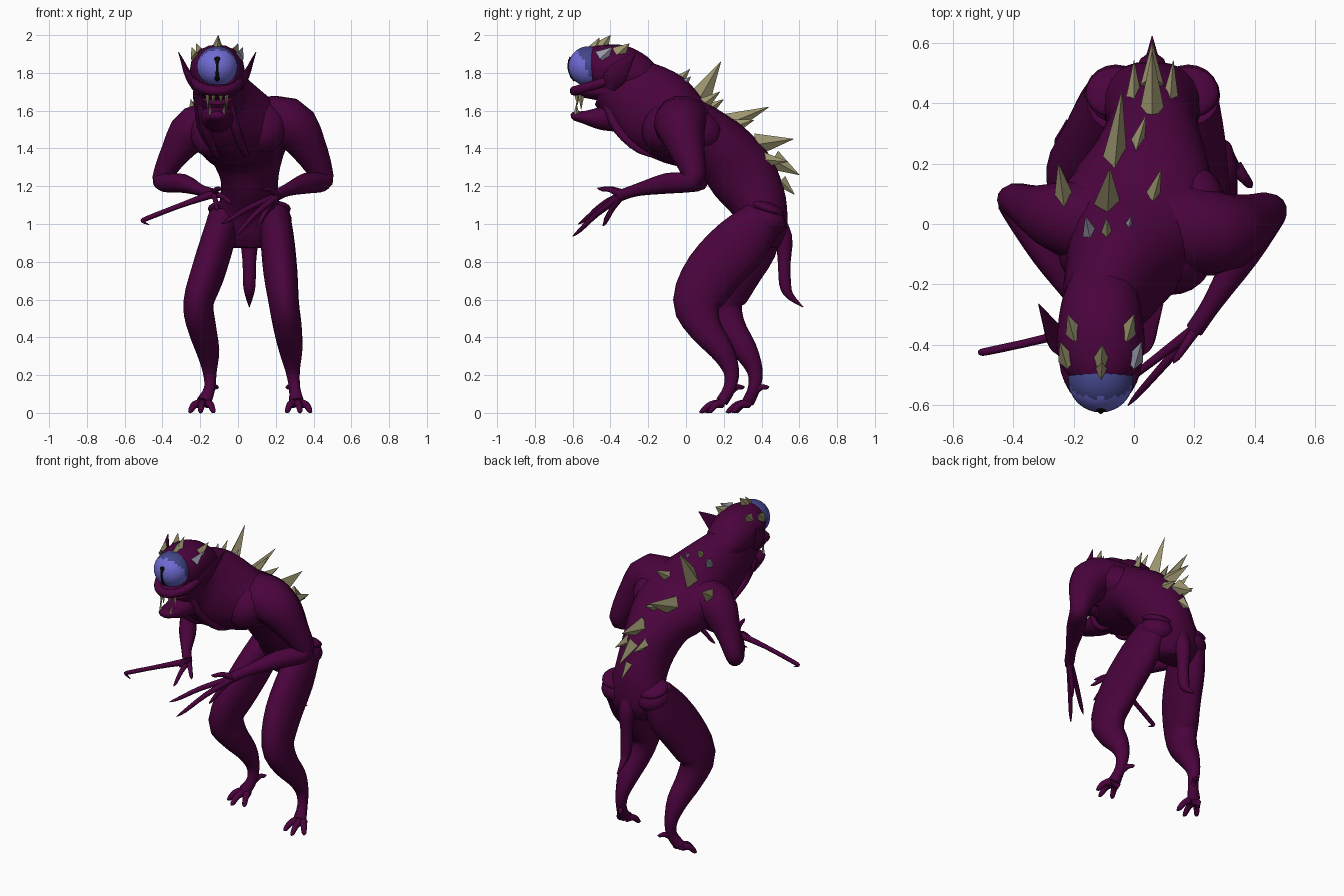
import bpy, bmesh, math
from mathutils import Vector

cube = bpy.data.objects.get("Cube")
if cube:
    bpy.data.objects.remove(cube)


def material(name, colour):
    mat = bpy.data.materials.new(name)
    mat.use_nodes = True
    mat.diffuse_color = (*colour, 1)
    mat.node_tree.nodes["Principled BSDF"].inputs["Base Color"].default_value = (*colour, 1)
    return mat


SKIN = material("plum_skin", (.068, .001, .046))
HORN = material("olive_horn", (.33, .3, .16))
PALE = material("grey_horn", (.32, .31, .4))
IRIS = material("violet_blue_eye", (.16, .15, .66))
NAVY = material("navy_eye", (.055, .06, .25))
BLACK = material("black_pupil", (.002, .002, .002))


def smooth(obj, degrees=55):
    bpy.ops.object.select_all(action='DESELECT')
    obj.select_set(True)
    bpy.context.view_layer.objects.active = obj
    bpy.ops.object.shade_smooth_by_angle(angle=math.radians(degrees))


def catmull(a, b, c, d, t):
    return [.5 * (2 * q + (r - p) * t + (2 * p - 5 * q + 4 * r - s) * t * t
                  + (3 * q - p - 3 * r + s) * t ** 3) for p, q, r, s in zip(a, b, c, d)]


def loft(name, sections, mat=SKIN, sides=14, steps=3, soft=True):
    """Elliptical tube through sections (x, y, z, half width, half depth)."""
    rows = [(*s, s[-1]) if len(s) == 4 else s for s in sections]
    path, last = [], len(rows) - 1
    for i in range(last):
        for k in range(steps):
            path.append(catmull(rows[max(i - 1, 0)], rows[i], rows[i + 1],
                                rows[min(i + 2, last)], k / steps))
    path.append(rows[-1])
    points = [Vector(p[:3]) for p in path]
    bm, rings, u = bmesh.new(), [], None
    for i, p in enumerate(path):
        along = (points[min(i + 1, len(path) - 1)] - points[max(i - 1, 0)]).normalized()
        if u is None:
            u = Vector((0, 1, 0)) if abs(along.x) > .8 else Vector((1, 0, 0))
        u = (u - along * u.dot(along)).normalized()
        v = along.cross(u)
        ring = []
        for k in range(sides):
            a = math.tau * k / sides
            ring.append(bm.verts.new(points[i] + u * math.cos(a) * max(p[3], .001)
                                     + v * math.sin(a) * max(p[4], .001)))
        rings.append(ring)
    for lower, upper in zip(rings, rings[1:]):
        for k in range(sides):
            n = (k + 1) % sides
            bm.faces.new((lower[k], lower[n], upper[n], upper[k]))
    bm.faces.new(rings[0])
    bm.faces.new(rings[-1])
    bmesh.ops.recalc_face_normals(bm, faces=bm.faces)
    mesh = bpy.data.meshes.new(name)
    bm.to_mesh(mesh)
    bm.free()
    mesh.materials.append(mat)
    obj = bpy.data.objects.new(name, mesh)
    bpy.context.collection.objects.link(obj)
    if soft:
        smooth(obj)


def blob(name, centre, radii, tilt=0, mat=SKIN, segments=20):
    bpy.ops.mesh.primitive_uv_sphere_add(segments=segments, ring_count=segments // 2 + 2,
                                         radius=1, location=centre, rotation=(tilt, 0, 0))
    obj = bpy.context.object
    obj.name, obj.scale = name, radii
    obj.data.materials.append(mat)
    smooth(obj)
    return obj


def spike(name, base, tip, r, mat=HORN):
    loft(name, [(*base, r * .7, r), (*tip, .001, .001)], mat, sides=4, steps=1, soft=False)


def digit(name, root, tip, r):
    """Thin finger or toe with an arched middle and a pointed end."""
    a, b = Vector(root), Vector(tip)
    mid = a.lerp(b, .5) + Vector((0, 0, r * .6))
    loft(name, [(*a, r), (*mid, r * .75), (*a.lerp(b, .85), r * .55), (*b, .002)], sides=8)


# Hunched torso and neck
loft("torso", [(-.11, -.43, 1.75, .12, .13), (-.1, -.28, 1.68, .14, .2),
               (-.05, -.15, 1.59, .185, .23), (.01, -.02, 1.5, .25, .2),
               (.03, .1, 1.45, .25, .17), (.05, .2, 1.38, .2, .17),
               (.06, .3, 1.255, .155, .18), (.06, .375, 1.13, .155, .155),
               (.06, .41, 1.02, .18, .13), (.06, .42, .94, .17, .11),
               (.06, .42, .875, .12, .07)], sides=20)
blob("left_breast_muscle", (.12, -.11, 1.51), (.14, .12, .14), -.5)
blob("right_breast_muscle", (-.15, -.09, 1.48), (.1, .11, .13), -.5)
for side in (-1, 1):
    blob("shoulder_blade", (.03 + side * .17, .07, 1.5), (.1, .13, .1), -.6)
for x in (-.2, -.04):
    loft("neck_cord", [(x, -.42, 1.63, .02), (x + .03, -.36, 1.5, .025),
                       (x + .07, -.24, 1.39, .02), (x + .1, -.1, 1.35, .01)], sides=8)

# Head hooding the eye, with gaping jaws
loft("head", [(-.11, -.16, 1.745, .09, .06), (-.11, -.24, 1.78, .125, .11),
              (-.11, -.34, 1.81, .142, .135), (-.11, -.43, 1.825, .142, .126),
              (-.11, -.485, 1.83, .12, .115), (-.11, -.5, 1.83, .107, .103)], sides=20)
loft("upper_jaw", [(-.11, -.36, 1.71, .12, .08), (-.11, -.47, 1.705, .115, .05),
                   (-.11, -.55, 1.705, .09, .035), (-.11, -.59, 1.7, .05, .02)], sides=16)
lip = []
for k in range(9):
    a = math.pi * (k / 8 - .5)
    lip.append((-.11 + .115 * math.sin(a), -.42 - .17 * math.cos(a),
                1.755 - .05 * math.cos(a), .026))
loft("upper_lip", lip, sides=10, steps=2)
loft("lower_jaw", [(-.11, -.36, 1.58, .1, .1), (-.11, -.45, 1.56, .08, .065),
                   (-.11, -.54, 1.565, .065, .035), (-.11, -.59, 1.572, .045, .025),
                   (-.11, -.61, 1.572, .02, .01)])
for side in (-1, 1):
    x = -.11 + side * .11
    loft("ear", [(x, -.4, 1.73, .03, .045), (x + side * .045, -.37, 1.79, .018, .06),
                 (x + side * .07, -.32, 1.85, .01, .035),
                 (x + side * .095, -.265, 1.91, .002, .002)], sides=8)
    for out, back, drop in ((.02, .575, .035), (.05, .555, .06)):
        spike("upper_tooth", (-.11 + side * out, -back, 1.685),
              (-.11 + side * out, -back, 1.665 - drop), .017)
    spike("lower_tooth", (-.11 + side * .035, -.58, 1.58),
          (-.11 + side * .04, -.58, 1.64), .015)

# Single eye: darker towards the back and crown
eye = blob("eye", (-.11, -.515, 1.835), (.108, .108, .106), mat=IRIS, segments=32)
eye.data.materials.append(NAVY)
for face in eye.data.polygons:
    if face.normal.y + .5 * face.normal.z > -.15:
        face.material_index = 1
slit = []
for lift, wide in ((-.8, .008), (-.68, .016), (-.5, .01), (-.1, .007), (.22, .009),
                   (.38, .018), (.48, .008)):
    slit.append((-.11, -.515 - .109 * math.cos(lift), 1.835 + .108 * math.sin(lift), wide, .004))
loft("pupil", slit, BLACK, sides=10)

# Arms, each bent at the elbow with the hand forward
loft("right_arm", [(-.08, 0, 1.5, .15), (-.23, .02, 1.5, .125), (-.33, .05, 1.38, .08),
                   (-.395, .08, 1.26, .055), (-.39, .05, 1.22, .05), (-.29, -.1, 1.215, .05),
                   (-.2, -.24, 1.18, .03), (-.13, -.33, 1.16, .028)])
loft("left_arm", [(.08, 0, 1.51, .16), (.27, -.03, 1.53, .14), (.37, 0, 1.41, .1),
                  (.44, .04, 1.27, .065), (.44, .02, 1.225, .055), (.36, -.1, 1.215, .055),
                  (.26, -.26, 1.18, .033), (.2, -.35, 1.15, .03)])
loft("right_long_finger", [(-.13, -.33, 1.16, .022), (-.3, -.38, 1.1, .014),
                           (-.48, -.42, 1.03, .013), (-.505, -.425, 1.015, .009),
                           (-.47, -.43, .995, .002)], sides=8)
for tip in ((-.09, -.47, 1.19), (-.03, -.43, 1.11), (-.11, -.5, 1.07)):
    digit("right_finger", (-.13, -.32, 1.16), tip, .018)
for tip in ((-.02, -.6, .935), (-.09, -.57, 1), (.1, -.44, .99), (.13, -.46, 1.19)):
    digit("left_finger", (.21, -.34, 1.15), tip, .02)

# Legs: shared height and girth, own placement
girth = ((1.03, .085, .11), (.9, .09, .15), (.74, .09, .15), (.58, .08, .13),
         (.45, .075, .09), (.33, .062, .065), (.22, .038, .042), (.13, .03, .033),
         (.06, .04, .033))
places = {"left": ((.195, .41), (.21, .29), (.225, .14), (.243, .06), (.263, .1), (.28, .19),
                   (.29, .24), (.3, .23), (.31, .19)),
          "right": ((-.075, .41), (-.11, .34), (-.16, .24), (-.21, .18), (-.19, .23),
                    (-.16, .315), (-.15, .365), (-.15, .36), (-.18, .33))}
for name, spots in places.items():
    loft(name + "_leg", [(x, y, *g) for (x, y), g in zip(spots, girth)], sides=16)
    side = 1 if name == "left" else -1
    x, y = spots[-1]
    for out, ahead in ((-.055, .09), (.02, .12), (.08, .07)):
        digit(name + "_toe", (x + side * out * .3, y, .05),
              (x + side * out, y - ahead, .004), .025)
    ax, ay = spots[-2]
    digit(name + "_heel_spur", (ax, ay, .11), (ax - side * .045, ay + .08, .14), .02)
    # Skin folds over the hip
    hip = .06 + side * .12
    blob(name + "_hip_fold", (hip, .435, 1.08), (.1, .09, .035), -.35)
    blob(name + "_hip", (hip, .425, 1.02), (.105, .105, .08), -.35)

# Short pointed tail
loft("tail", [(.06, .45, 1.05, .06), (.06, .515, .93, .05), (.06, .52, .8, .036),
              (.06, .525, .68, .033), (.06, .55, .62, .022), (.06, .62, .56, .002)], sides=10)

# Row of horns down the spine
for base, tip, r in (((-.09, .035, 1.6), (-.08, .185, 1.86), .08),
                     ((-.07, .15, 1.5), (-.04, .44, 1.62), .075),
                     ((-.01, .2, 1.5), (.04, .36, 1.55), .06),
                     ((.06, .37, 1.42), (.06, .57, 1.45), .06),
                     ((.06, .46, 1.34), (.06, .6, 1.26), .055),
                     ((0, .41, 1.34), (0, .54, 1.33), .04),
                     ((.12, .41, 1.34), (.13, .54, 1.33), .04),
                     ((.06, .5, 1.23), (.06, .575, 1.155), .035),
                     ((-.23, .08, 1.58), (-.25, .2, 1.66), .05),
                     ((.05, .06, 1.61), (.09, .18, 1.7), .05),
                     ((-.09, -.07, 1.72), (-.09, .02, 1.82), .05)):
    spike("back_horn", base, tip, r)
for side in (-1, 1):
    spike("neck_horn", (-.085 + side * .055, -.045, 1.71), (-.085 + side * .075, .025, 1.78), .045,
          PALE)

# Crown of small horns
spike("crown_horn", (-.11, -.46, 1.92), (-.105, -.4, 2), .05)
spike("front_crown_horn", (-.11, -.49, 1.91), (-.105, -.46, 1.985), .045)
for side in (-1, 1):
    for out, y, z, mat in ((.085, -.36, 1.9, HORN), (.11, -.45, 1.88, PALE if side > 0 else HORN)):
        x = -.11 + side * out
        spike("side_crown_horn", (x, y, z), (x + side * .025, y + .06, z + .055), .045, mat)
